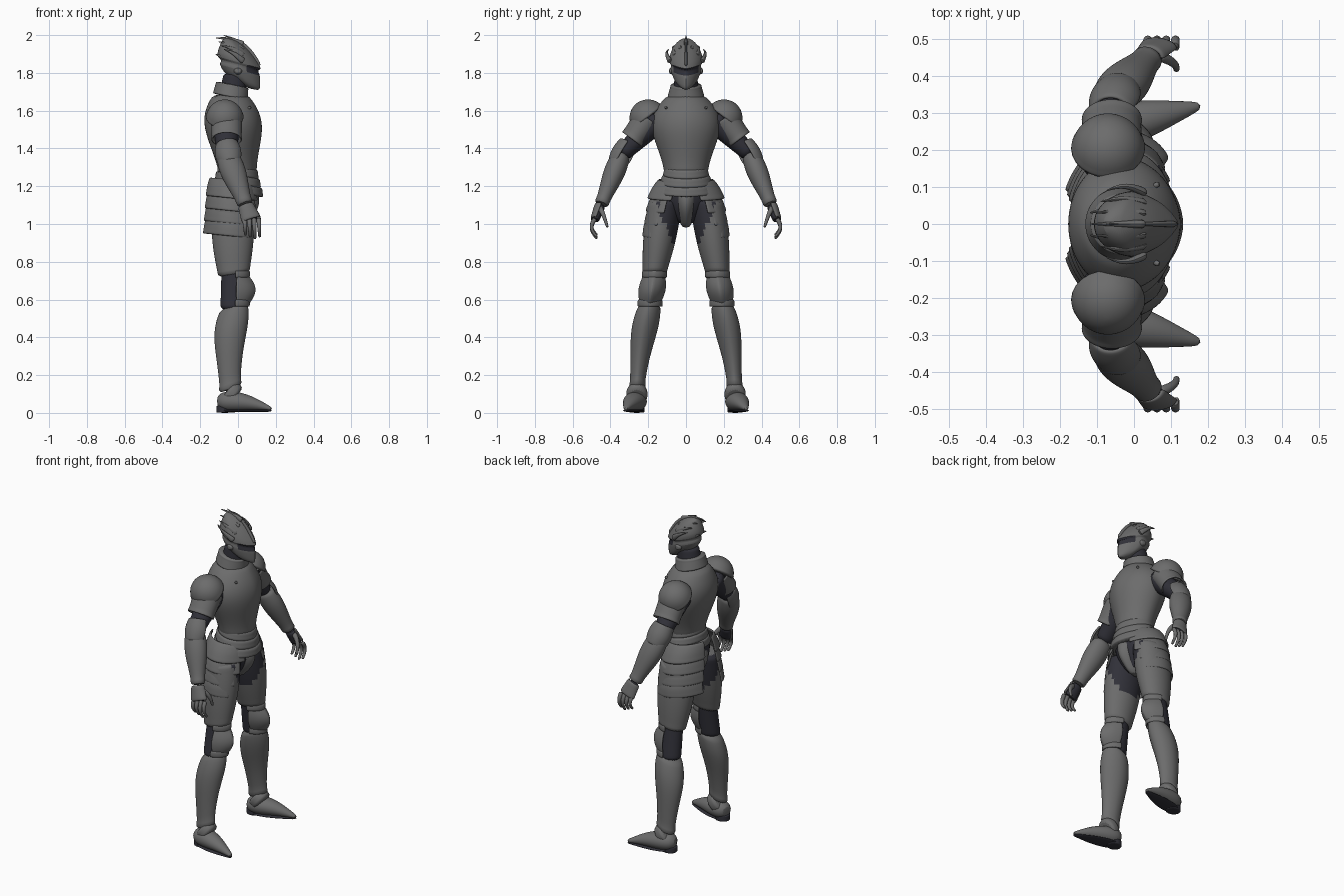
import bpy
import bmesh
from math import cos, sin, radians, pi
from mathutils import Vector

old = bpy.data.objects.get("Cube")
if old:
    bpy.data.objects.remove(old)


def material(name, red, green, blue):
    mat = bpy.data.materials.new(name)
    mat.use_nodes = True
    color = (red, green, blue, 1)
    mat.diffuse_color = color
    mat.node_tree.nodes["Principled BSDF"].inputs["Base Color"].default_value = color
    return mat


STEEL = material("steel grey", .15, .15, .15)
DARK = material("dark undersuit", .03, .03, .04)
FORWARD, UP = Vector((1, 0, 0)), Vector((0, 0, 1))

# Joints of one side of the body
SHOULDER = Vector((-.06, .2, 1.56))
ELBOW = Vector((-.06, .34, 1.37))
WRIST = Vector((.04, .45, 1.1))
KNUCKLE = Vector((.07, .48, 1.03))
HIP = Vector((-.03, .11, 1.12))
KNEE = Vector((-.02, .18, .65))
ANKLE = Vector((-.04, .26, .12))
HEEL = Vector((-.11, .25, .06))
TOE = Vector((.18, .32, .02))


def loft(name, rings, mat=STEEL, sides=24, along=False, ref=FORWARD, arc=None,
         wedge=0, shear=0, mirror=False, rule=None):
    """Skin elliptical rings (center, depth, width); an arc makes an open shell."""
    bm = bmesh.new()
    rows = []
    first, span = arc if arc else (0, 360)
    for i, (center, depth, width) in enumerate(rings):
        axis = UP
        if along:
            ahead, behind = rings[min(i + 1, len(rings) - 1)], rings[max(i - 1, 0)]
            axis = (ahead[0] - behind[0]).normalized()
        front = (ref - axis * ref.dot(axis)).normalized()
        side = axis.cross(front)
        if side.y < 0:
            side = -side
        row = []
        for k in range(sides + 1 if arc else sides):
            angle = radians(first + span * k / sides)
            c, s = cos(angle), sin(angle)
            # A wedge sharpens the front into a keel
            keel = 1 - wedge + wedge / (abs(c) + abs(s)) if c > 0 else 1
            point = center + front * depth * c * keel + side * width * s * keel
            point.z -= shear * depth * c * keel
            row.append(bm.verts.new(point))
        rows.append(row)
    for i, (low, high) in enumerate(zip(rows, rows[1:])):
        for k in range(sides):
            j = (k + 1) % len(low)
            face = bm.faces.new((low[k], low[j], high[j], high[k]))
            if rule and rule(i, face.calc_center_median()):
                face.material_index = 1
    if not arc:
        bm.faces.new(rows[0])
        bm.faces.new(rows[-1])
    bmesh.ops.recalc_face_normals(bm, faces=bm.faces[:])
    mesh = bpy.data.meshes.new(name)
    bm.to_mesh(mesh)
    bm.free()
    mesh.materials.append(mat)
    mesh.materials.append(DARK)
    ob = bpy.data.objects.new(name, mesh)
    bpy.context.collection.objects.link(ob)
    if arc:
        shell = ob.modifiers.new("thickness", "SOLIDIFY")
        shell.thickness, shell.offset = .012, 0
    smooth = ob.modifiers.new("smooth", "SUBSURF")
    smooth.levels = smooth.render_levels = 1
    if mirror:
        ob.modifiers.new("pair", "MIRROR").use_axis = (False, True, False)


def limb(name, a, b, start, end, bulge=(0, 0), peak=1, bow=(0, 0, 0), lip=0,
         dome=False, steps=8, **options):
    """Loft from a to b with (depth, width) sizes, a swelling and a flared start."""
    a, b, bow = Vector(a), Vector(b), Vector(bow)
    start, end, bulge = Vector(start), Vector(end), Vector(bulge)
    rings = []
    for k in range(steps + 1):
        t = k / steps
        if dome:
            t = sin(t * pi / 2)
            size = start * max(cos(k / steps * pi / 2), .03)
        else:
            size = start.lerp(end, t) + bulge * sin(pi * t ** peak)
        if k == 0:
            size += Vector((lip, lip))
        rings.append((a.lerp(b, t) + bow * sin(pi * t), size.x, size.y))
    loft(name, rings, **options)


def pair(name, a, b, start, end, **options):
    limb(name, a, b, start, end, mirror=True, along=options.pop("along", True), **options)


# Helmet with a dark eye slit
helmet = [(.07, 1.715, .04, .02), (.05, 1.74, .07, .05), (.02, 1.775, .1, .07),
          (.01, 1.82, .11, .085), (.01, 1.83, .1, .08), (.01, 1.845, .1, .08),
          (.01, 1.85, .12, .09), (0, 1.88, .11, .09), (-.01, 1.925, .085, .075),
          (-.025, 1.96, .06, .05), (-.035, 1.98, .025, .02)]
loft("helmet", [(Vector((x, 0, z)), depth, width) for x, z, depth, width in helmet],
     sides=32, wedge=.5, shear=.28,
     rule=lambda i, c: i in (3, 4, 5) and c.x > .05)
pair("jaw_hinges", (0, .07, 1.81), (0, .09, 1.81), (.026, .022), (.015, .012), sides=12, steps=3)

# Ridge and swept-back crest blades
limb("helmet_ridge", (.11, 0, 1.83), (-.08, 0, 2), (.02, .01), (.002, .002),
     bow=(.02, 0, .03), along=True, ref=UP, sides=8)
for i, name in enumerate(("center", "upper", "middle", "lower")):
    limb("crest_" + name, (.03, .028 * i, 1.95 - .03 * i),
         (-.12 + .015 * i, .03 * i, 1.985 - .02 * i), (.02, .014), (.002, .002),
         bow=(0, .005 * i, .01), along=True, ref=UP, sides=8, mirror=i > 0)
pair("crest_rear", (-.03, .05, 1.86), (-.12, .03, 1.9), (.025, .015), (.002, .002),
     ref=UP, sides=8)

# Neck and collar
limb("neck", (-.04, 0, 1.64), (-.01, 0, 1.8), (.075, .07), (.065, .06), mat=DARK)
limb("collar", (-.03, 0, 1.74), (-.04, 0, 1.67), (.085, .08), (.095, .1),
     lip=.005, shear=.2)

# Breastplate and layered waist
limb("breastplate", (0, 0, 1.25), (-.04, 0, 1.69), (.1, .115), (.09, .09),
     bulge=(.06, .085), peak=1.6, steps=12, sides=32, wedge=.12)
for i in range(3):
    z, grow = 1.25 - .045 * i, .012 * i
    limb("waist_band_" + "abc"[i], (0, 0, z), (0, 0, z + .06),
         (.112 + grow, .125 + grow * 1.6), (.104 + grow, .112 + grow),
         lip=.003, steps=4, sides=32, shear=.18, wedge=.1)

# Pelvis and groin plate
limb("pelvis", (-.02, 0, 1.22), (-.02, 0, 1), (.11, .12), (.05, .04),
     bulge=(.03, .04), mat=DARK)
limb("groin_plate", (-.015, 0, 1.2), (-.015, 0, .98), (.11, .085), (.04, .02),
     bulge=(.05, .01), wedge=.1)

# Hip skirt: overlapping plates, opening wider at the front going down
for i in range(4):
    z, grow = 1.135 - .067 * i, .008 * i
    pair("hip_plates_" + "abcd"[i], (-.03, 0, z), (-.03, 0, z + .1),
         (.14 + grow, .198 + grow), (.12 + grow, .14 + grow * 2.6), bulge=(.004, .008),
         lip=.004, steps=5, arc=(22 + 11 * i, 144 - 14 * i), shear=.1, along=False)

# Thighs, dark on the inner side
pair("thighs", KNEE.lerp(HIP, .16), HIP, (.08, .06), (.11, .09), bulge=(.015, .012),
     lip=.005, steps=12, sides=36, along=False, shear=-.15,
     rule=lambda i, c: c.y < .06 + (c.z - .87) * .4)

# Knees and lower legs
pair("knee_joints", ANKLE.lerp(KNEE, .8), KNEE.lerp(HIP, .25), (.07, .055), (.065, .055),
     mat=DARK, along=False)
pair("knee_guards", ANKLE.lerp(KNEE, .85) + FORWARD * .02, KNEE.lerp(HIP, .18) + FORWARD * .02,
     (.05, .045), (.045, .05), bulge=(.045, .02), arc=(-95, 190), wedge=.5, along=False)
for name, spot in (("upper", KNEE.lerp(HIP, .18)), ("lower", KNEE.lerp(ANKLE, .13))):
    pair(name + "_knee_lames", spot - UP * .02, spot + UP * .02, (.08, .064), (.08, .062),
         arc=(-85, 170), wedge=.2, steps=2, along=False)
pair("greaves", ANKLE, ANKLE.lerp(KNEE, .86), (.055, .038), (.07, .058),
     bulge=(.025, .018), peak=2.2, bow=(-.01, .01, 0), lip=.012, steps=12,
     shear=-.35, wedge=.15, along=False)

# Feet
pair("shoes", HEEL, TOE, (.03, .03), (.008, .01), bulge=(.03, .035), peak=.6,
     bow=UP * .015, steps=10, ref=UP)
pair("ankle_straps", ANKLE - FORWARD * .02, ANKLE + FORWARD * .03 - UP * .04,
     (.06, .054), (.06, .056), bulge=(.01, .002), steps=3, ref=UP)
pair("soles", (HEEL.x, HEEL.y, .012), (TOE.x, TOE.y, .012), (.01, .025), (.006, .01),
     bulge=(0, .03), peak=.8, ref=UP, mat=DARK)
pair("heels", (-.07, .26, 0), (-.07, .26, .04), (.045, .04), (.045, .04), mat=DARK, steps=6)

# Arms
pair("arm_sleeves", SHOULDER - Vector((0, .06, 0)), ELBOW, (.08, .07), (.05, .044), mat=DARK)
pair("shoulder_guards", (-.07, .2, 1.56), (-.07, .26, 1.64), (.1, .1), (0, 0),
     lip=.01, dome=True, steps=10)
pair("upper_arm_plates", SHOULDER.lerp(ELBOW, .6), SHOULDER, (.073, .06), (.078, .07),
     lip=.006, arc=(-60, 300))
pair("elbow_guards", ELBOW.lerp(SHOULDER, .3), ELBOW.lerp(WRIST, .2), (.052, .05),
     (.052, .05), bulge=(.014, .01), arc=(15, 220))
pair("elbow_points", (-.06, .37, 1.34), (-.065, .372, 1.42), (.024, .018), (.002, .002), sides=8)
pair("forearm_guards", WRIST, ELBOW, (.038, .034), (.056, .046), bulge=(.018, .015),
     peak=1.6, lip=.008, steps=10)

# Hands: palm, back plate and curled fingers
pair("palms", WRIST, KNUCKLE - UP * .015, (.032, .026), (.04, .018), mat=DARK, steps=4)
pair("hand_plates", WRIST, KNUCKLE - UP * .01, (.036, .028), (.047, .022), arc=(0, 180), steps=4)
for i, name in enumerate(("little", "ring", "middle", "index")):
    base = KNUCKLE + FORWARD * (.025 * i - .035)
    pair(name + "_fingers", base, base + Vector((.005, -.01, -.11 + .01 * abs(i - 2))),
         (.014, .013), (.008, .007), bow=(0, .025, 0), sides=10)
pair("thumbs", WRIST.lerp(KNUCKLE, .2) + FORWARD * .02, (.115, .415, .98),
     (.017, .016), (.008, .007), bow=(.015, 0, .01), sides=10)

# Rivets on the upper breastplate
pair("rivets", (.05, .1, 1.61), (.07, .11, 1.62), (.009, .009), (.007, .007),
     ref=UP, sides=10, steps=2)

bpy.ops.object.select_all(action="DESELECT")
for ob in bpy.context.scene.objects:
    if ob.type == "MESH":
        ob.select_set(True)
        bpy.context.view_layer.objects.active = ob
bpy.ops.object.shade_smooth_by_angle(angle=radians(40))
